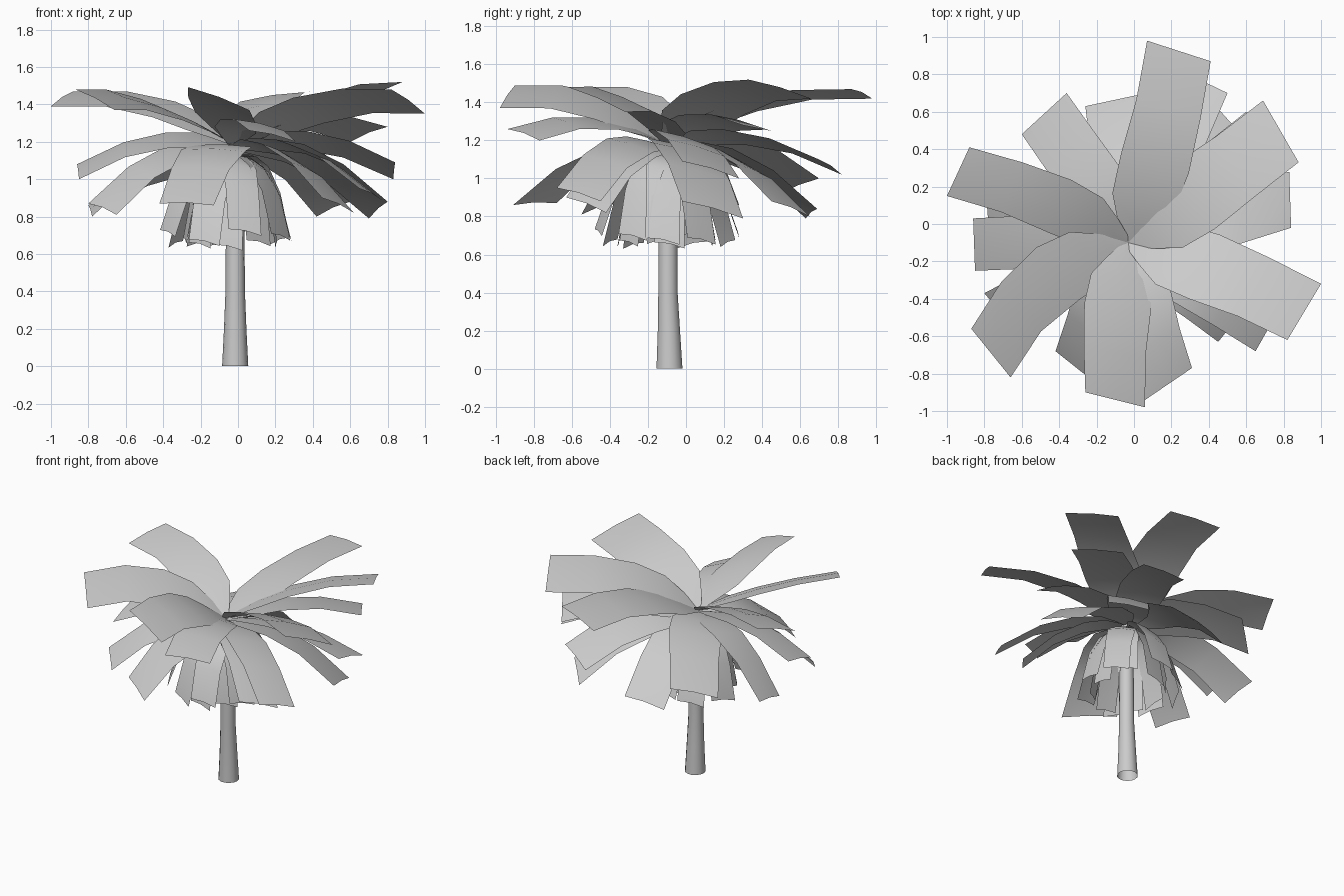
import bpy, bmesh, math, random
from mathutils import Vector

random.seed(4)
if "Cube" in bpy.data.objects:
    bpy.data.objects.remove(bpy.data.objects["Cube"], do_unlink=True)

grey = bpy.data.materials.new("pale_grey")
grey.use_nodes = True
colour = (0.6, 0.6, 0.6, 1)
grey.diffuse_color = colour
grey.node_tree.nodes["Principled BSDF"].inputs["Base Color"].default_value = colour


def finish(name, bm):
    bmesh.ops.recalc_face_normals(bm, faces=bm.faces)
    mesh = bpy.data.meshes.new(name)
    bm.to_mesh(mesh)
    bm.free()
    mesh.materials.append(grey)
    obj = bpy.data.objects.new(name, mesh)
    bpy.context.collection.objects.link(obj)
    bpy.ops.object.select_all(action="DESELECT")
    obj.select_set(True)
    bpy.context.view_layer.objects.active = obj
    bpy.ops.object.shade_smooth_by_angle(angle=math.radians(40))


def grid_faces(bm, rows, closed=False):
    for a, b in zip(rows, rows[1:]):
        n = len(a)
        for i in range(n if closed else n - 1):
            j = (i + 1) % n
            bm.faces.new((a[i], a[j], b[j], b[i]))


# Trunk: flared open tube
def trunk(sides=14):
    bm = bmesh.new()
    rows = []
    for z, r, x, y in [(0, .07, -.015, -.087), (.2, .06, -.015, -.09), (.4, .052, -.015, -.095),
                       (.7, .05, -.015, -.095), (1.16, .04, -.02, -.1)]:
        ring = []
        for i in range(sides):
            a = math.tau * i / sides
            ring.append(bm.verts.new((x + r * math.cos(a), y + r * math.sin(a), z)))
        rows.append(ring)
    grid_faces(bm, rows, True)
    finish("trunk", bm)


# Frond: arched strip from the crown to a tip edge given by its two corners
def frond(name, left, right, root_z, arch, sway=0, bulge=0):
    root = Vector((-.03, -.1, root_z))
    left, right = Vector(left), Vector(right)
    tip, half = (left + right) / 2, (left - right) / 2
    out = (tip - root) * Vector((1, 1, 0))
    out.normalize()
    side = Vector((-out.y, out.x, 0))
    bm = bmesh.new()
    rows = []
    for t, width in [(0, .15), (.1, .55), (.22, .95), (.42, 1.05), (.7, 1), (1, 1)]:
        hump = 4 * t * (1 - t)
        spine = root.lerp(tip, t) + Vector((0, 0, arch * hump)) + side * sway * hump + out * bulge * hump
        # Near the root the blade lies square to its own direction
        across = (side * half.length + Vector((0, 0, half.z))).lerp(half, t) * width
        row = []
        for s in (-1, 0, 1):
            lift = Vector((0, 0, .01 * (1 - abs(s)) * width))
            row.append(bm.verts.new(spine + across * s + lift))
        rows.append(row)
    grid_faces(bm, rows)
    finish(name, bm)


trunk()

# Upper ring, rising then levelling out: left corner, right corner, sideways curve
upper = [
    ((.07, .98, 1.42), (.41, .87, 1.47), -.03),
    ((-1, .15, 1.39), (-.88, .41, 1.47), -.04),
    ((-.66, -.82, 1.37), (-.87, -.56, 1.48), -.11),
    ((.06, -.98, 1.37), (-.26, -.9, 1.49), -.03),
    ((1, -.32, 1.35), (.82, -.62, 1.48), .03),
    ((.69, .66, 1.42), (.88, .33, 1.52), -.01),
]
for n, (l, r, sway) in enumerate(upper):
    frond(f"upper_frond_{n + 1}", l, r, 1.19, .085, sway)

# Middle ring, spreading and gently drooping
middle = [
    ((.31, -.77, 1.2), (.06, -.94, 1.26)),
    ((-.85, -.25, 1), (-.86, .03, 1.08)),
    ((-.6, .48, .91), (-.36, .7, 1)),
    ((.25, .82, 1.02), (.5, .7, 1.1)),
    ((.6, .6, 1.2), (.8, .3, 1.28)),
    ((.83, .28, 1), (.84, -.02, 1.09)),
]
for n, (l, r) in enumerate(middle):
    frond(f"middle_frond_{n + 1}", l, r, 1.18, .09, -.01)

# Lower ring, bending well down
lower = [
    ((-.78, .02, .8), (-.8, .28, .86)),
    ((-.65, -.55, .81), (-.8, -.37, .87)),
    ((-.13, -.91, .86), (-.42, -.68, .87)),
    ((-.26, .63, .79), (.02, .69, .84)),
    ((.42, .65, .8), (.6, .45, .88)),
    ((.7, .3, .79), (.8, -.02, .88)),
    ((.78, -.45, .88), (.65, -.68, .95)),
    ((.62, -.42, .82), (.45, -.63, .9)),
]
for n, (l, r) in enumerate(lower):
    frond(f"lower_frond_{n + 1}", l, r, 1.16, .12)

# Skirt of old fronds hanging round the trunk, in two layers
for layer, count, radius, foot, width in [("outer", 9, .36, .68, .09), ("inner", 8, .25, .68, .08)]:
    for n in range(count):
        a = math.tau * (n + random.uniform(-.2, .2)) / count
        r = radius * random.uniform(.88, 1.08)
        z = foot + random.uniform(-.05, .05)
        mid = Vector((-.04 + r * math.cos(a), -.1 + r * math.sin(a), z))
        side = Vector((-math.sin(a), math.cos(a), -.2)) * width
        frond(f"{layer}_skirt_frond_{n + 1}", mid + side, mid - side, 1.12, .12, 0, .04)
